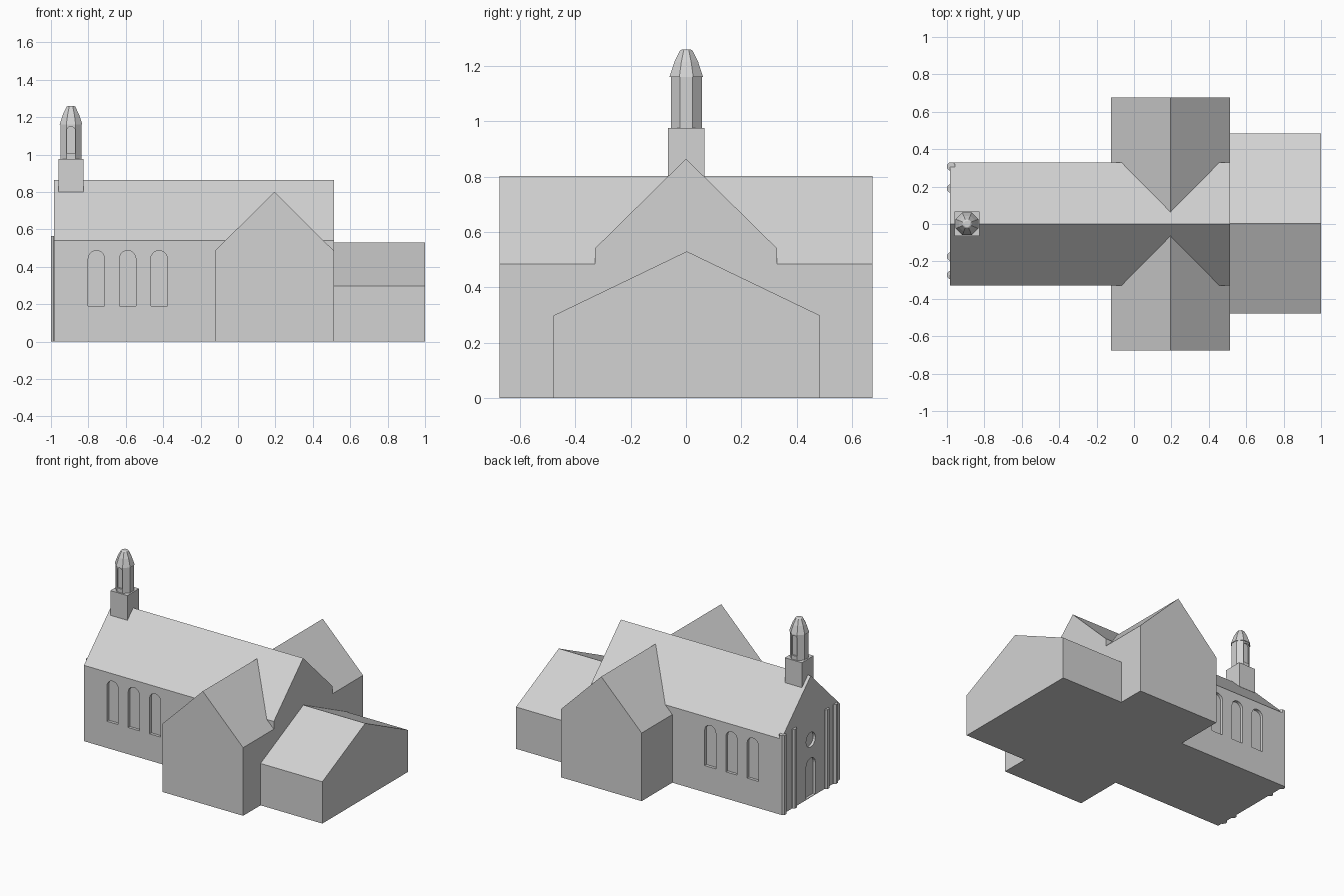
import bpy, bmesh, math

if "Cube" in bpy.data.objects:
    bpy.data.objects.remove(bpy.data.objects["Cube"])

stone = bpy.data.materials.new("pale_grey_stone")
stone.diffuse_color = (0.65, 0.65, 0.65, 1)
stone.use_nodes = True
stone.node_tree.nodes["Principled BSDF"].inputs["Base Color"].default_value = stone.diffuse_color


def finish(name, bm):
    bmesh.ops.recalc_face_normals(bm, faces=bm.faces)
    me = bpy.data.meshes.new(name)
    bm.to_mesh(me)
    bm.free()
    me.materials.append(stone)
    ob = bpy.data.objects.new(name, me)
    bpy.context.collection.objects.link(ob)
    return ob


def prism(name, pts, axis, a, b):
    """Extrude a 2D profile along x, y or z from a to b."""
    def place(p, t):
        return {"x": (t, *p), "y": (p[0], t, p[1]), "z": (*p, t)}[axis]
    bm = bmesh.new()
    lo = [bm.verts.new(place(p, a)) for p in pts]
    hi = [bm.verts.new(place(p, b)) for p in pts]
    n = len(pts)
    bm.faces.new(lo)
    bm.faces.new(hi)
    for i in range(n):
        j = (i + 1) % n
        bm.faces.new((lo[i], lo[j], hi[j], hi[i]))
    return finish(name, bm)


def gable(c, half, eave, ridge):
    return [(c - half, 0), (c + half, 0), (c + half, eave), (c, ridge), (c - half, eave)]


def arch(c, w, z0, z1, n=10):
    r = w / 2
    top = [(c + r * math.cos(math.pi * i / n), z1 - r + r * math.sin(math.pi * i / n))
           for i in range(n + 1)]
    return [(c - r, z0), (c + r, z0)] + top


def octagon(cx, cy, apothem):
    r = apothem / math.cos(math.pi / 8)
    return [(cx + r * math.cos(math.pi / 8 + i * math.pi / 4),
             cy + r * math.sin(math.pi / 8 + i * math.pi / 4)) for i in range(8)]


def cut(ob, cutters):
    bpy.context.view_layer.objects.active = ob
    for c in cutters:
        m = ob.modifiers.new("cut", "BOOLEAN")
        m.operation, m.solver, m.object = "DIFFERENCE", "EXACT", c
        bpy.ops.object.modifier_apply(modifier=m.name)
        bpy.data.objects.remove(c)


# nave with recessed arched windows, door and round window
nave = prism("nave", gable(0, 0.33, 0.54, 0.865), "x", -0.983, 0.513)
cutters = []
for x in (-0.757, -0.59, -0.422):
    for s in (-1, 1):
        cutters.append(prism("window_cutter", arch(x, 0.088, 0.19, 0.487), "y", s * 0.31, s * 0.4))
cutters.append(prism("door_cutter", arch(0, 0.105, 0.004, 0.28), "x", -1.1, -0.965))
ring = [(0.052 * math.cos(i * math.pi / 10), 0.41 + 0.052 * math.sin(i * math.pi / 10))
        for i in range(20)]
cutters.append(prism("round_window_cutter", ring, "x", -1.1, -0.965))
cut(nave, cutters)

# transept and rear annex
prism("transept", gable(0.195, 0.318, 0.485, 0.802), "y", -0.675, 0.675)
prism("annex", gable(0.003, 0.482, 0.298, 0.53), "x", 0.513, 1.0)

# facade columns
for y in (0.308, 0.19, -0.175, -0.272):
    prism("facade_column", octagon(-0.978, y, 0.022), "z", 0, 0.565)

# bell tower: square base, eight-sided lantern, faceted cap
TX, TY = -0.893, 0.001
prism("tower_base", [(TX - 0.067, TY - 0.066), (TX + 0.067, TY - 0.066),
                     (TX + 0.067, TY + 0.066), (TX - 0.067, TY + 0.066)], "z", 0.80, 0.977)
lantern = prism("lantern", octagon(TX, TY, 0.056), "z", 0.975, 1.162)
cut(lantern, [prism("lantern_cutter", arch(TX, 0.045, 1.005, 1.15), "y",
                    TY + s * 0.045, TY + s * 0.1) for s in (-1, 1)])

bm = bmesh.new()
rings = [[bm.verts.new((x, y, z)) for x, y in octagon(TX, TY, a)]
         for a, z in ((0.061, 1.16), (0.043, 1.215), (0.023, 1.256), (0.016, 1.26))]
for lo, hi in zip(rings, rings[1:]):
    for i in range(8):
        j = (i + 1) % 8
        bm.faces.new((lo[i], lo[j], hi[j], hi[i]))
bm.faces.new(rings[0])
bm.faces.new(rings[-1])
finish("lantern_cap", bm)
